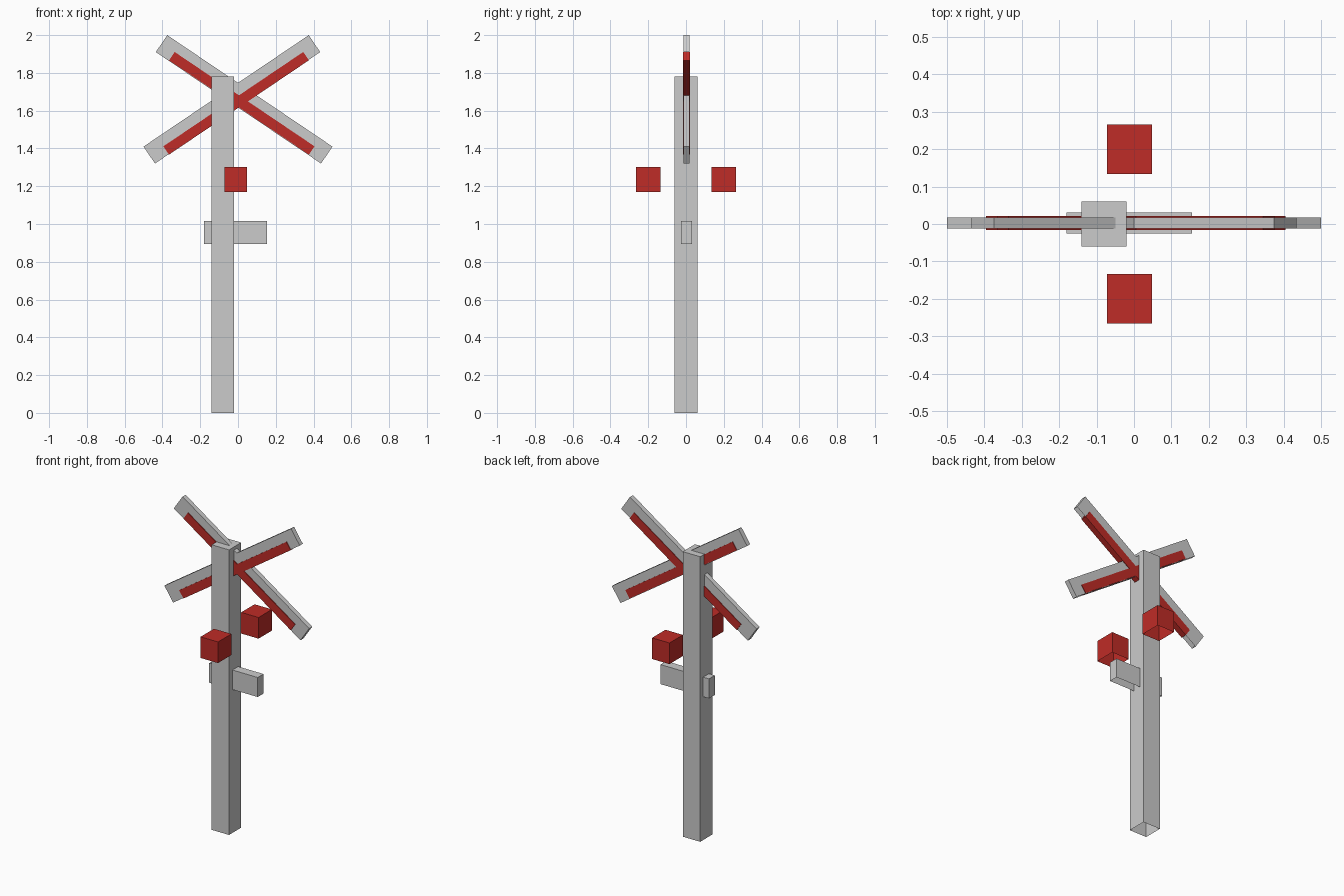
import bpy, bmesh, math
from mathutils import Matrix

if "Cube" in bpy.data.objects:
    bpy.data.objects.remove(bpy.data.objects["Cube"])

red = bpy.data.materials.new("signal_red")
red.diffuse_color = (0.52, 0.025, 0.02, 1)
red.use_nodes = True
red.node_tree.nodes["Principled BSDF"].inputs["Base Color"].default_value = red.diffuse_color


def box(name, center, size, angle=0.0, mat=None, open_bottom=True):
    """Box turned about the y axis by angle, optionally without its underside."""
    bm = bmesh.new()
    bmesh.ops.create_cube(bm, size=1.0)
    bm.normal_update()
    if open_bottom:
        under = [f for f in bm.faces if f.normal.z < -0.9]
        bmesh.ops.delete(bm, geom=under, context='FACES')
    m = (Matrix.Translation(center) @ Matrix.Rotation(-angle, 4, 'Y')
         @ Matrix.Diagonal((*size, 1)))
    bmesh.ops.transform(bm, matrix=m, verts=bm.verts)
    me = bpy.data.meshes.new(name)
    bm.to_mesh(me)
    bm.free()
    if mat:
        me.materials.append(mat)
    ob = bpy.data.objects.new(name, me)
    bpy.context.collection.objects.link(ob)
    return ob


# Upright post and the small plate through it
box("post", (-0.08, 0, 0.89), (0.12, 0.12, 1.78))
box("cross_plate", (-0.013, 0.0025, 0.956), (0.335, 0.057, 0.122))

# Crossed boards with a red stripe along the lower half of each
tilt = math.radians(34)
for side, s, stripe_x in (("rising", 1, -0.01), ("falling", -1, 0.02)):
    box(side + "_board", (-0.0325 * s, 0.003, 1.66), (1.055, 0.03, 0.108), s * tilt)
    box(side + "_stripe", (stripe_x, 0.0025, 1.639), (0.893, 0.038, 0.053),
        s * tilt, red, open_bottom=False)

# Red signal lamps at front and back
for name, y in (("front_lamp", -0.2), ("back_lamp", 0.2)):
    box(name, (-0.012, y, 1.236), (0.12, 0.132, 0.132), mat=red)
